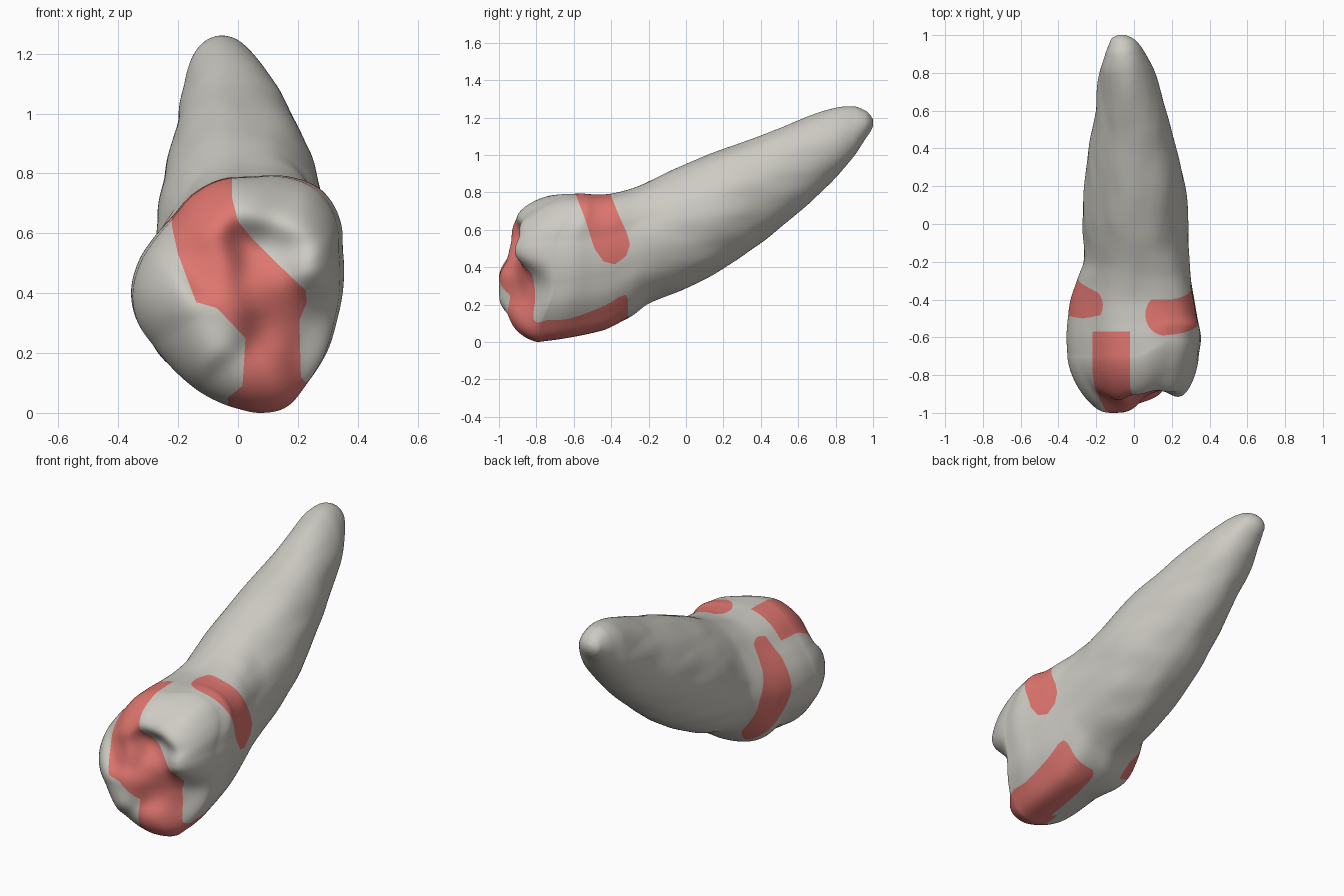
import bpy, bmesh, math
from mathutils import Vector, noise

if "Cube" in bpy.data.objects:
    bpy.data.objects.remove(bpy.data.objects["Cube"])

SEG, CAP, BODY = 280, 64, 180
Y0 = -0.70                      # rim between crown sides and biting surface

# y, xmin, xmax, zmin, zmax of the cross-sections from crown to root tip
SECT = [(-.70, -.352, .338, .0, .787), (-.6, -.357, .35, .018, .79), (-.5, -.35, .332, .045, .786),
        (-.4, -.335, .315, .08, .79), (-.3, -.298, .3, .14, .82), (-.2, -.26, .293, .22, .866),
        (0, -.265, .285, .3, .96), (.2, -.255, .268, .405, 1.043), (.4, -.235, .225, .54, 1.11),
        (.6, -.2, .17, .70, 1.19), (.8, -.18, .11, .885, 1.255), (.9, -.15, .06, 1.0, 1.262),
        (.96, -.128, .02, 1.09, 1.238), (.985, -.115, -.01, 1.125, 1.215), (1.0, -.085, -.045, 1.155, 1.19)]

# crown outline seen from the front (x, z)
OUTLINE = [(.35, .53), (.345, .62), (.32, .69), (.27, .75), (.19, .785), (.05, .79), (-.05, .782),
           (-.15, .73), (-.22, .65), (-.28, .58), (-.33, .5), (-.355, .4), (-.34, .31), (-.28, .22),
           (-.2, .13), (-.1, .055), (0, .015), (.08, 0), (.17, .02), (.24, .1), (.3, .2), (.335, .32)]

# biting surface: x, z, dome depth in front of the rim, for cusps and grooves
CUSPS = [(-.12, .25, .335), (-.26, .38, .33), (-.22, .2, .33), (0, .1, .27), (-.03, .31, .28),
         (.1, .12, .22), (.1, .28, .17), (.2, .39, .16), (.09, .42, .2), (-.08, .5, .25),
         (-.12, .64, .30), (.07, .56, .12), (.16, .53, .16), (.08, .68, .33), (.2, .64, .40),
         (.26, .47, .40), (.28, .33, .12), (.26, .18, .12)]

# painted areas: front (x, z), right side (y, z), left side (y, z)
FRONT = [(-.22, .62), (-.22, .9), (-.02, .9), (-.02, .72), (0, .64), (.05, .58), (.13, .5), (.225, .41),
         (.23, .37), (.205, .31), (.21, .12), (.245, .08), (.2, -.1), (-.02, -.1), (-.035, .05),
         (.015, .09), (.025, .25), (-.07, .35), (-.14, .37), (-.2, .53)]
RIGHT = [(-.6, .85), (-.59, .79), (-.54, .66), (-.49, .5), (-.44, .43), (-.38, .415), (-.32, .46),
         (-.3, .52), (-.315, .58), (-.36, .68), (-.4, .78), (-.4, .85)]
LEFT = [(-.47, .78), (-.5, .6), (-.485, .45), (-.42, .28), (-.33, .16), (-.25, .15), (-.25, .3),
        (-.27, .45), (-.33, .62), (-.41, .78)]


def smooth(t):
    t = min(1, max(0, t))
    return t * t * (3 - 2 * t)


def curve(tab, t):
    """Smooth interpolation of table rows by their first value."""
    n = len(tab)
    i = max(k for k in range(n - 1) if tab[k][0] <= t or k == 0)
    a, b = tab[i], tab[i + 1]
    p, q = tab[max(i - 1, 0)], tab[min(i + 2, n - 1)]
    h = b[0] - a[0]
    s = (t - a[0]) / h
    out = []
    for k in range(1, len(a)):
        m0 = (b[k] - p[k]) / (b[0] - p[0]) * h
        m1 = (q[k] - a[k]) / (q[0] - a[0]) * h
        out.append((2*s**3 - 3*s*s + 1)*a[k] + (s**3 - 2*s*s + s)*m0
                   + (3*s*s - 2*s**3)*b[k] + (s**3 - s*s)*m1)
    return out


def inside(poly, x, y):
    hit = False
    for (x1, y1), (x2, y2) in zip(poly, poly[1:] + poly[:1]):
        if (y1 > y) != (y2 > y) and x < (x2 - x1) * (y - y1) / (y2 - y1) + x1:
            hit = not hit
    return hit


# outline as radius by angle, wrapped round
polar = []
for px, pz in OUTLINE:
    u, v = (px + .003) / .352, (pz - .395) / .395
    polar.append((math.atan2(v, u) % math.tau, math.hypot(u, v)))
polar.sort()
polar = ([(a - math.tau, r) for a, r in polar[-3:]] + polar
         + [(a + math.tau, r) for a, r in polar[:3]])
ANG = [math.tau * i / SEG for i in range(SEG)]
RAD = [curve(polar, a)[0] for a in ANG]


def ring(y):
    """Cross-section at y: crown outline blending to an uneven oval root."""
    x0, x1, z0, z1 = curve(SECT, y)
    lean = .02 * min(1, max(0, (y - .5) / .3)) * min(1, (1.02 - y) / .12)
    pts = []
    for a, r in zip(ANG, RAD):
        low_left = max(0, math.cos(a - 1.25 * math.pi))**2
        high_left = max(0, math.cos(a - .75 * math.pi))**2
        w = smooth((-.1 - .2 * low_left - y) / .3)
        k = w * r + (1 - w) * (1 + .07 * low_left - .05 * high_left)
        p = Vector(((x0 + x1)/2 + (x1 - x0)/2*k*math.cos(a) - lean*math.sin(a), y,
                    (z0 + z1)/2 + (z1 - z0)/2*k*math.sin(a)))
        bump = noise.noise(Vector((p.x*9, p.y*3.5, p.z*9))) * .007 * (1 - w) * min(1, (1 - y)*4)
        p.x += bump * math.cos(a)
        p.z += bump * math.sin(a)
        pts.append(p)
    return pts


def cusp_depth(x, z):
    sw = sd = 0
    for cx, cz, d in CUSPS:
        w = math.exp(-((x - cx)**2 + (z - cz)**2) / (2 * .06**2)) + 1e-7
        sw += w
        sd += w * d
    return sd / sw


def cap_point(p, t, c):
    x, z = c.x + (p.x - c.x)*t, c.z + (p.z - c.z)*t
    return Vector((x, Y0 - cusp_depth(x, z) * max(0, 1 - t*t)**.62, z))


def skew(p):
    """Push the bottom of the crown forwards and its top right corner back."""
    shift = .09 * smooth(p.x / .2) * smooth((p.z - .5) / .22) - .08 * smooth((.32 - p.z) / .3)
    p.y += shift * smooth((-.42 - p.y) / .28)


def painted(c):
    x, y, z = c
    if y < -.57 and inside(FRONT, x, z) and (z > .12 or y < -.7):
        return True
    if z < .1 + .32 * (y + .8) and -.8 < y < -.31 and .01 < x < .245:   # strip under the crown
        return math.hypot(max(0, x - .205, .05 - x), max(0, y + .35)) < .04
    if x > .06 and inside(RIGHT, y, z):
        return x > .16 or abs(y + .48) < .11 * math.sqrt(max(0, 1 - ((.16 - x)/.1)**2))
    mid = -.43 if z > .45 else -.31
    return x < -.165 - 5 * (y - mid)**2 * (abs(z - .45) > .15) and inside(LEFT, y, z)


# tooth: rings from the middle of the biting surface, over the rim, to the root tip
bm = bmesh.new()
rim = ring(Y0)
centre = Vector((0, Y0, .39))
rings = [[cap_point(centre, 0, centre)]]
for i in range(1, CAP):
    t = math.sin(i / CAP * math.pi / 2)
    rings.append([cap_point(p, t, centre) for p in rim])
for i in range(BODY + 1):
    s = i / BODY
    y = Y0 + (1 - Y0) * (s + .12 * math.sin(math.pi * s) * s)   # closer rings at the tip
    rings.append(ring(min(y, 1.0)))
for r in rings:
    for p in r:
        skew(p)
gain = (1 + Y0) / (Y0 - min(p.y for r in rings for p in r))     # front cusp reaches y = -1
for r in rings:
    for p in r:
        if p.y < Y0:
            p.y = Y0 + (p.y - Y0) * gain
first = bm.verts.new(rings[0][0])
last = bm.verts.new((-.065, 1.0, 1.173))
loops = [[bm.verts.new(p) for p in r] for r in rings[1:]]
for i in range(SEG):
    j = (i + 1) % SEG
    bm.faces.new((first, loops[0][i], loops[0][j]))
    bm.faces.new((last, loops[-1][j], loops[-1][i]))
    for a, b in zip(loops, loops[1:]):
        bm.faces.new((a[i], b[i], b[j], a[j]))

# cut clean edges along the painted borders
flag = {v: painted(v.co) for v in bm.verts}
cuts = []
for e in [e for e in bm.edges if flag[e.verts[0]] != flag[e.verts[1]]]:
    v0, v1 = e.verts
    lo, hi = 0.0, 1.0
    for _ in range(10):
        m = (lo + hi) / 2
        if painted(v0.co.lerp(v1.co, m)) == flag[v0]:
            lo = m
        else:
            hi = m
    cuts.append(bmesh.utils.edge_split(e, v0, min(.97, max(.03, lo)))[1])
bmesh.ops.connect_verts(bm, verts=cuts)
bmesh.ops.recalc_face_normals(bm, faces=bm.faces)
for f in bm.faces:
    f.smooth = True
    known = [flag[v] for v in f.verts if v in flag]
    f.material_index = int(sum(known) * 2 > len(known))

mesh = bpy.data.meshes.new("tooth")
bm.to_mesh(mesh)
bm.free()
for name, col in (("ivory grey", (.61, .595, .545, 1)), ("marked red", (.74, .18, .16, 1))):
    m = bpy.data.materials.new(name)
    m.diffuse_color = col
    m.use_nodes = True
    m.node_tree.nodes["Principled BSDF"].inputs["Base Color"].default_value = m.diffuse_color
    mesh.materials.append(m)
bpy.context.collection.objects.link(bpy.data.objects.new("tooth", mesh))
